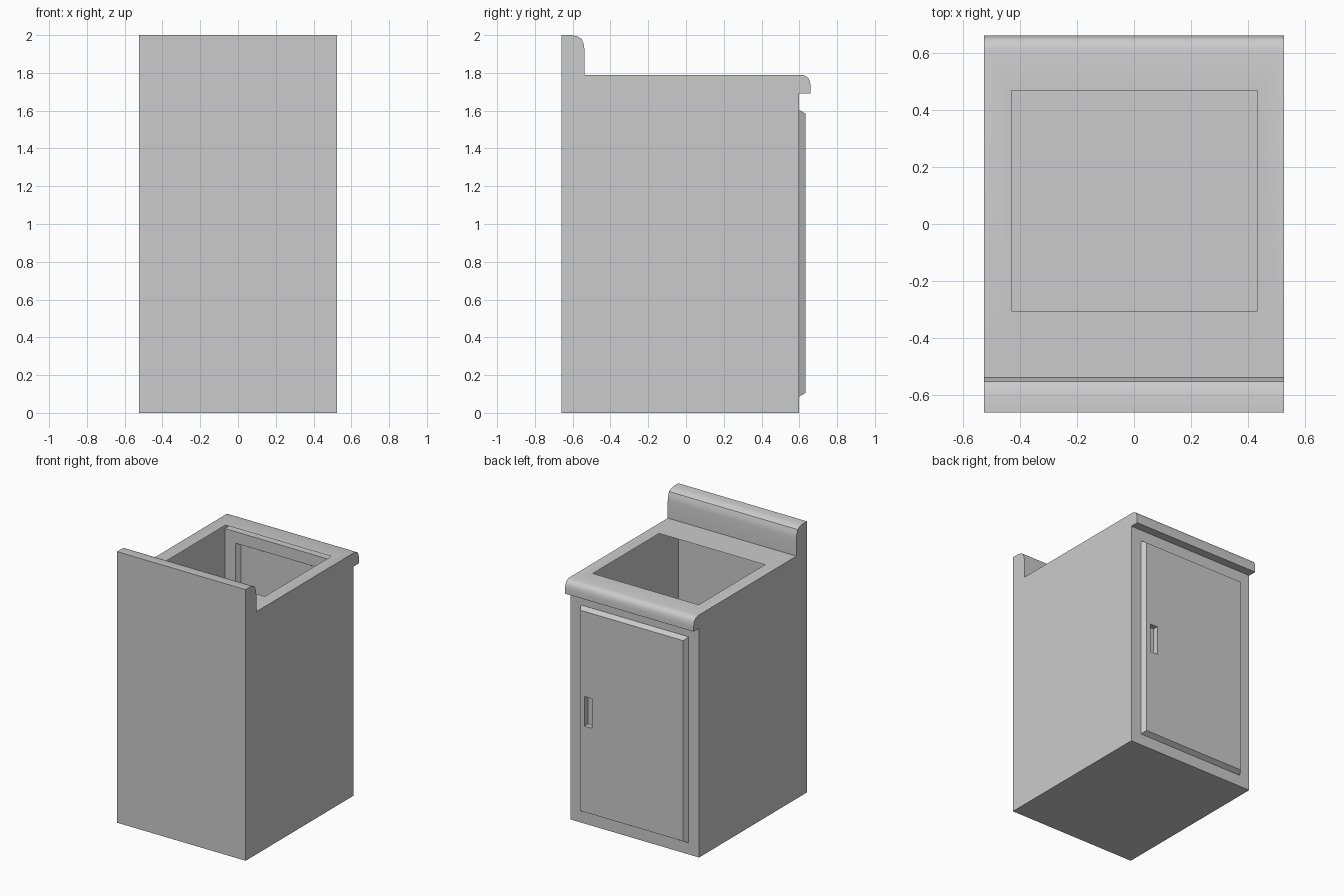
import bpy
import bmesh

if "Cube" in bpy.data.objects:
    bpy.data.objects.remove(bpy.data.objects["Cube"])

W = 0.525          # half width of the cabinet
WALL = 0.597       # y of the wall carrying the door


def ring(bm, outer, inner):
    """Join two matching loops of points with quads."""
    n = len(outer)
    for i in range(n):
        j = (i + 1) % n
        add_face(bm, [outer[i], outer[j], inner[j], inner[i]])


def add_face(bm, points):
    bm.faces.new([bm.verts.new(p) for p in points])


def door_rect(x0, x1, z0, z1, y):
    return [(x1, y, z0), (x0, y, z0), (x0, y, z1), (x1, y, z1)]


def finish(bm, name):
    bmesh.ops.remove_doubles(bm, verts=bm.verts, dist=0.0005)
    mesh = bpy.data.meshes.new(name)
    bm.to_mesh(mesh)
    bm.free()
    obj = bpy.data.objects.new(name, mesh)
    bpy.context.collection.objects.link(obj)
    bpy.ops.object.select_all(action='DESELECT')
    obj.select_set(True)
    bpy.context.view_layer.objects.active = obj
    bpy.ops.object.shade_smooth_by_angle(angle=0.55)
    return obj


# Side outline (y, z): floor, door wall, rounded counter lip, worktop, splashback
profile = [
    (-0.66, 0), (WALL, 0), (WALL, 1.69), (0.66, 1.69),
    (0.66, 1.73), (0.656, 1.755), (0.646, 1.775), (0.63, 1.785), (0.61, 1.79),
    (-0.537, 1.79), (-0.537, 1.92), (-0.541, 1.95), (-0.552, 1.98),
    (-0.575, 1.993), (-0.603, 2.0), (-0.66, 2.0),
]
basin_hole = [(0.433, 0.468, 1.79), (-0.43, 0.468, 1.79),
              (-0.43, -0.305, 1.79), (0.433, -0.305, 1.79)]
doorway = door_rect(-0.44, 0.44, 0.085, 1.605, WALL)
holes = {1: doorway, 8: basin_hole}

# Cabinet: hollow thin shell with openings in the worktop and door wall
bm = bmesh.new()
for i, (py, pz) in enumerate(profile):
    qy, qz = profile[(i + 1) % len(profile)]
    strip = [(W, py, pz), (-W, py, pz), (-W, qy, qz), (W, qy, qz)]
    if i in holes:
        ring(bm, strip, holes[i])
    else:
        add_face(bm, strip)
add_face(bm, [(W, y, z) for y, z in profile])
add_face(bm, [(-W, y, z) for y, z in reversed(profile)])
finish(bm, "cabinet_body")

# Door: chamfered raised panel with a recessed finger pull
bm = bmesh.new()
panel = door_rect(-0.42, 0.42, 0.105, 1.585, 0.632)
pull_rim = door_rect(0.323, 0.385, 0.74, 0.957, 0.632)
pull_back = door_rect(0.323, 0.385, 0.74, 0.957, 0.592)
ring(bm, doorway, panel)
ring(bm, panel, pull_rim)
ring(bm, pull_rim, pull_back)
add_face(bm, pull_back)
finish(bm, "door")
